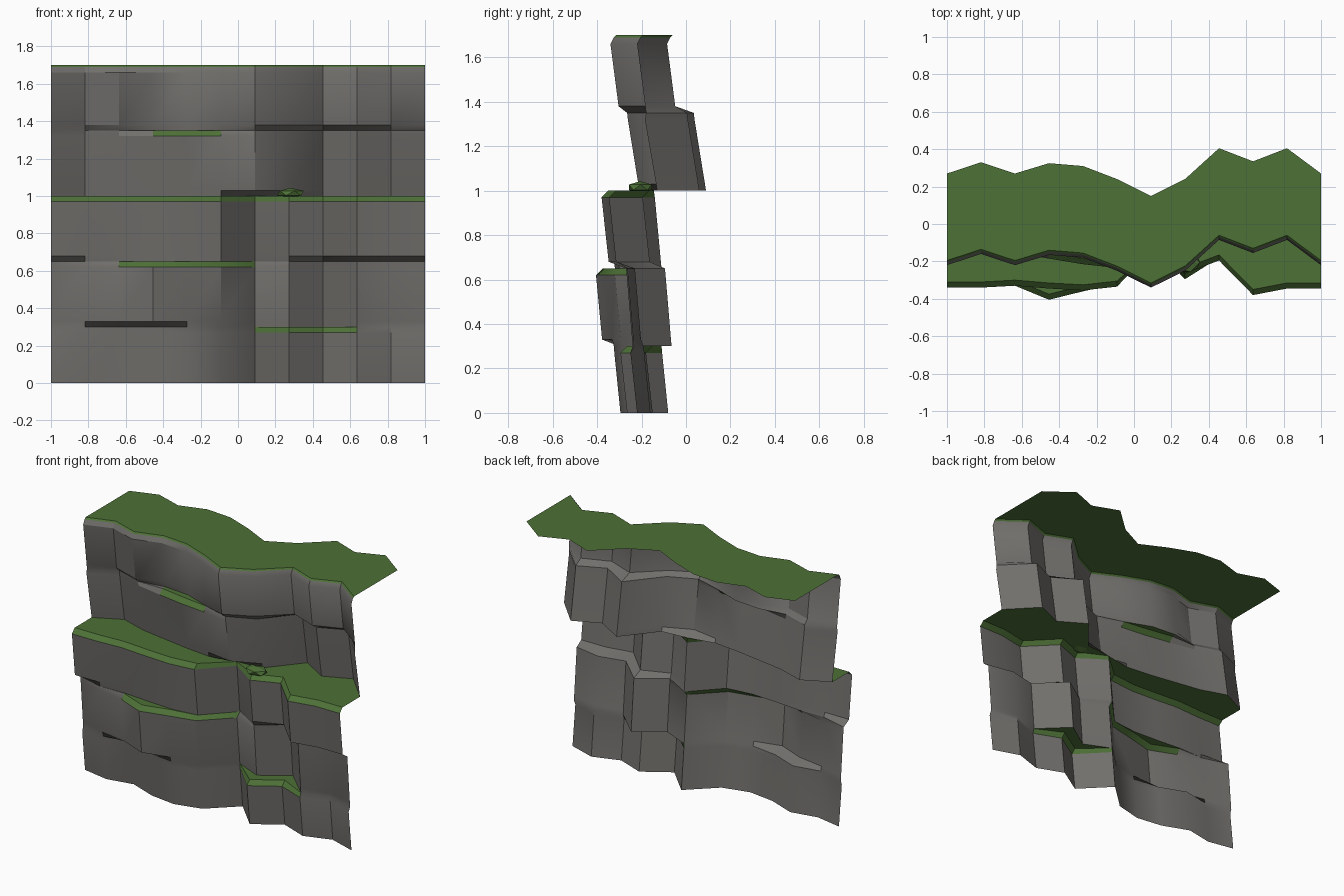
import bpy, bmesh, math
from mathutils import Matrix

if "Cube" in bpy.data.objects:
    bpy.data.objects.remove(bpy.data.objects["Cube"])

# Front line (y) of every rock layer at 12 evenly spaced columns
XS = [-1 + 2 * i / 11 for i in range(12)]
LEVELS = [0, 0.30, 0.65, 1.0, 1.35, 1.70]
BOTTOMS = [
    [-.20, -.235, -.20, -.27, -.295, -.25, -.08, -.265, -.15, -.22, -.16, -.22],
    [-.22, -.27, -.30, -.375, -.33, -.29, -.11, -.19, -.065, -.24, -.20, -.235],
    [-.305, -.305, -.295, -.31, -.32, -.30, -.11, -.23, -.16, -.345, -.31, -.31],
    [-.13, -.04, -.10, -.13, -.16, -.18, -.21, -.13, .09, -.02, .06, -.13],
    [-.18, -.12, -.18, -.125, -.14, -.21, -.30, -.21, -.045, -.115, -.045, -.18],
]
LEAN = [.03, .03, .035, .055, .04]
BEVEL = .03
SHELF = .49


def material(name, rgb):
    m = bpy.data.materials.new(name)
    m.diffuse_color = (*rgb, 1)
    m.use_nodes = True
    m.node_tree.nodes["Principled BSDF"].inputs["Base Color"].default_value = m.diffuse_color
    return m


grass_mat = material("grass", (.075, .165, .038))
rock_mat = material("rock", (.165, .16, .15))


def make_object(name, quads, mat):
    bm = bmesh.new()
    for quad in quads:
        bm.faces.new([bm.verts.new(p) for p in quad])
    bmesh.ops.remove_doubles(bm, verts=bm.verts, dist=.0015)
    bmesh.ops.dissolve_degenerate(bm, edges=bm.edges, dist=.001)
    me = bpy.data.meshes.new(name)
    bm.to_mesh(me)
    bm.free()
    me.materials.append(mat)
    ob = bpy.data.objects.new(name, me)
    bpy.context.collection.objects.link(ob)
    bpy.ops.object.select_all(action='DESELECT')
    ob.select_set(True)
    bpy.context.view_layer.objects.active = ob
    bpy.ops.object.shade_smooth_by_angle(angle=math.radians(32))
    return ob


def column(i):
    """Profile of one column: points from the foot to the back of the top."""
    pts = [(BOTTOMS[0][i], 0)]
    for k in range(5):
        z, b = LEVELS[k + 1], BOTTOMS[k][i]
        top = b - LEAN[k]
        if k == 4:
            pts += [(top, z - .04), (top + .015, z - .01), (top + .025, z), (top + SHELF, z)]
            break
        nxt = BOTTOMS[k + 1][i]
        slope = LEAN[k + 1] * BEVEL / (LEVELS[k + 2] - z)
        if nxt > top:      # ledge: rounded lip, flat tread
            lip = min(top + BEVEL, nxt)
            pts += [(top, z - BEVEL), (lip, z), (nxt, z), (nxt - slope, z + BEVEL)]
        else:              # overhang: chamfered underside
            pts += [(top + slope, z - BEVEL), (top, z), (top, z), (nxt - slope, z + BEVEL)]
    return [(XS[i], y, z) for y, z in pts]


cols = [column(i) for i in range(12)]
rock, grass = [], []
for i in range(11):
    a, b = cols[i], cols[i + 1]
    for r in range(len(a) - 1):
        quad = [a[r], b[r], b[r + 1], a[r + 1]]
        k, step = divmod(r, 4)
        if k == 4:
            green = step >= 2
        else:
            # tread width decides whether grass grows here
            gap = sum(BOTTOMS[k + 1][j] - BOTTOMS[k][j] + LEAN[k] for j in (i, i + 1)) / 2
            green = step in (1, 2) and gap > .02
        (grass if green else rock).append(quad)

make_object("cliff_rock_face", rock, rock_mat)
make_object("grass_ledges", grass, grass_mat)

# Mossy boulder on the middle ledge
bm = bmesh.new()
bmesh.ops.create_icosphere(bm, subdivisions=1, radius=1,
                           matrix=Matrix.Translation((.28, -.205, 1.015))
                           @ Matrix.Diagonal((.08, .06, .028, 1)))
me = bpy.data.meshes.new("boulder")
bm.to_mesh(me)
bm.free()
me.materials.append(grass_mat)
bpy.context.collection.objects.link(bpy.data.objects.new("boulder", me))
